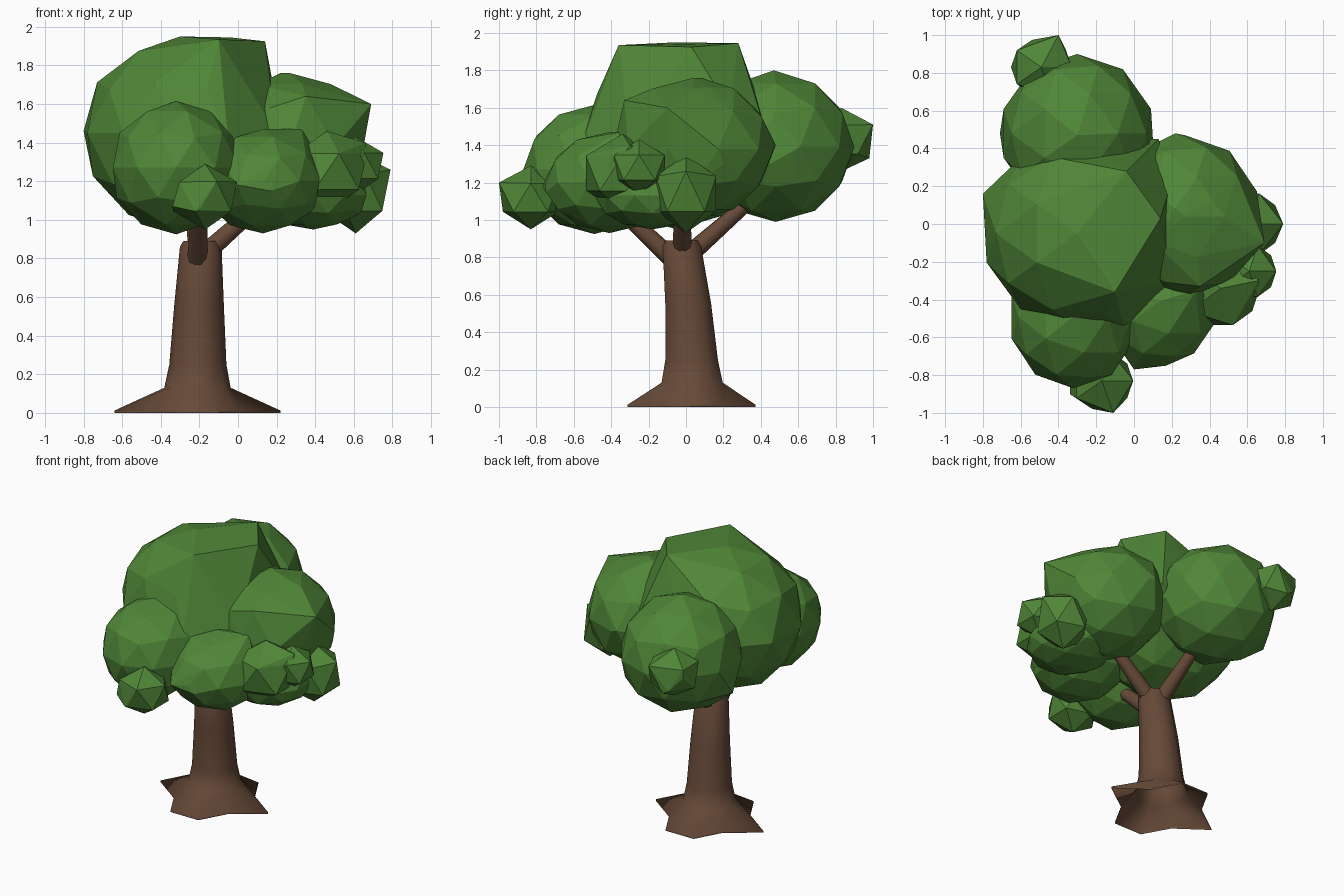
import bpy, bmesh, math
from mathutils import Vector

if "Cube" in bpy.data.objects:
    bpy.data.objects.remove(bpy.data.objects["Cube"])


def material(name, rgb):
    m = bpy.data.materials.new(name)
    m.diffuse_color = (*rgb, 1)
    m.use_nodes = True
    m.node_tree.nodes["Principled BSDF"].inputs["Base Color"].default_value = m.diffuse_color
    return m


BARK = material("brown_bark", (0.135, 0.068, 0.04))
LEAF = material("green_leaves", (0.08, 0.24, 0.039))


def finish(bm, name, mat, smooth):
    bmesh.ops.recalc_face_normals(bm, faces=bm.faces)
    me = bpy.data.meshes.new(name)
    bm.to_mesh(me)
    bm.free()
    me.materials.append(mat)
    ob = bpy.data.objects.new(name, me)
    bpy.context.collection.objects.link(ob)
    if smooth:
        bpy.ops.object.select_all(action='DESELECT')
        ob.select_set(True)
        bpy.context.view_layer.objects.active = ob
        bpy.ops.object.shade_smooth_by_angle(angle=math.radians(60))


def loft(name, rings):
    """Tube through rings, closed at the far end only."""
    bm = bmesh.new()
    loops = [[bm.verts.new(p) for p in r] for r in rings]
    n = len(loops[0])
    for a, b in zip(loops, loops[1:]):
        for i in range(n):
            j = (i + 1) % n
            bm.faces.new((a[i], a[j], b[j], b[i]))
    bm.faces.new(loops[-1])
    finish(bm, name, BARK, True)


# Trunk: ten sides, root tips at the bottom ring, hollow underneath
ROOTS = [.43, .265, .36, .36, .265]


def trunk_ring(x, y, z, r=None):
    pts = []
    for i in range(10):
        a = math.pi * i / 5
        rr = r or ROOTS[i % 5]
        pts.append((x + rr * math.cos(a), y + rr * math.sin(a), z))
    return pts


loft("trunk", [trunk_ring(-.21, .03, 0),
               trunk_ring(-.21, .03, .012),
               trunk_ring(-.21, .033, .13, .172),
               trunk_ring(-.208, .03, .25, .148),
               trunk_ring(-.202, .012, .55, .129),
               trunk_ring(-.193, -.022, .86, .108),
               trunk_ring(-.193, -.022, .89, .09)])


# Branches
def branch(name, start, end, r0, r1):
    a, b = Vector(start), Vector(end)
    q = (b - a).to_track_quat('Z', 'Y')
    rings = []
    for c, r in ((a, r0), (b, r1)):
        rings.append([c + q @ Vector((r * math.cos(t), r * math.sin(t), 0))
                      for t in (2 * math.pi * i / 10 for i in range(10))])
    loft(name, rings)


branch("front_branch", (-.21, -.05, .77), (-.2, -.42, 1.12), .054, .04)
branch("back_branch", (-.2, 0, .8), (-.25, .42, 1.17), .054, .035)
branch("right_branch", (-.2, -.02, .8), (.16, -.02, 1.12), .054, .04)


# Leaf clumps: faceted balls, with extra corner points wrapped in by a convex hull
def clump(name, centre, radii, detail=2, corners=()):
    bm = bmesh.new()
    bmesh.ops.create_icosphere(bm, subdivisions=detail, radius=1)
    c = Vector(centre)
    for v in bm.verts:
        v.co = c + Vector(p * r for p, r in zip(v.co, radii))
    if corners:
        for p in corners:
            bm.verts.new(p)
        hull = bmesh.ops.convex_hull(bm, input=bm.verts[:])
        inner = [v for v in hull["geom_interior"] if isinstance(v, bmesh.types.BMVert)]
        bmesh.ops.delete(bm, geom=inner, context='VERTS')
        loose = [v for v in bm.verts if not v.link_faces]
        bmesh.ops.delete(bm, geom=loose, context='VERTS')
    finish(bm, name, LEAF, False)


clump("crown_leaves", (-.3, -.05, 1.45), (.505, .5, .5), 2,
      [(-.04, .28, 1.945), (-.1, -.36, 1.935), (.14, .03, 1.925), (.2, .23, 1.6),
       (.2, -.3, 1.45), (.13, .45, 1.4), (-.05, -.56, 1.4), (-.8, .16, 1.46)])
clump("back_leaves", (-.3, .48, 1.39), (.41, .42, .4), 2,
      [(-.3, .47, 1.8), (-.71, .48, 1.2), (.1, .45, 1.3)])
clump("front_left_leaves", (-.32, -.49, 1.27), (.345, .38, .345))
clump("front_right_leaves", (.13, -.41, 1.2), (.32, .34, .27), 2,
      [(.17, -.75, 1.15), (.0, -.77, 1.18), (.33, -.35, 1.47)])
clump("right_leaves", (.27, .04, 1.38), (.4, .43, .38), 2,
      [(.69, -.1, 1.6), (.22, .08, 1.76), (.22, .48, 1.4), (.42, .12, 1.71),
       (.62, .2, 1.3), (.35, -.33, 1.64)])
clump("low_right_leaves", (.39, -.18, 1.13), (.29, .31, .18))

# Small tufts
clump("back_tuft", (-.49, .83, 1.43), (.18, .17, .17), 1,
      [(-.4, 1, 1.51), (-.5, .98, 1.33), (-.62, .92, 1.45)])
clump("front_tuft", (-.17, -.83, 1.12), (.185, .175, .17), 1,
      [(-.11, -1, 1.2), (-.2, -.98, 1.05), (-.34, -.9, 1.07)])
clump("right_tuft", (.61, 0, 1.14), (.19, .19, .21), 1, [(.79, 0, 1.26)])
clump("front_right_tuft", (.46, -.34, 1.25), (.23, .23, .21), 1,
      [(.6, -.38, 1.18), (.66, -.3, 1.4)])
clump("outer_right_tuft", (.61, -.25, 1.28), (.16, .16, .15), 1)
